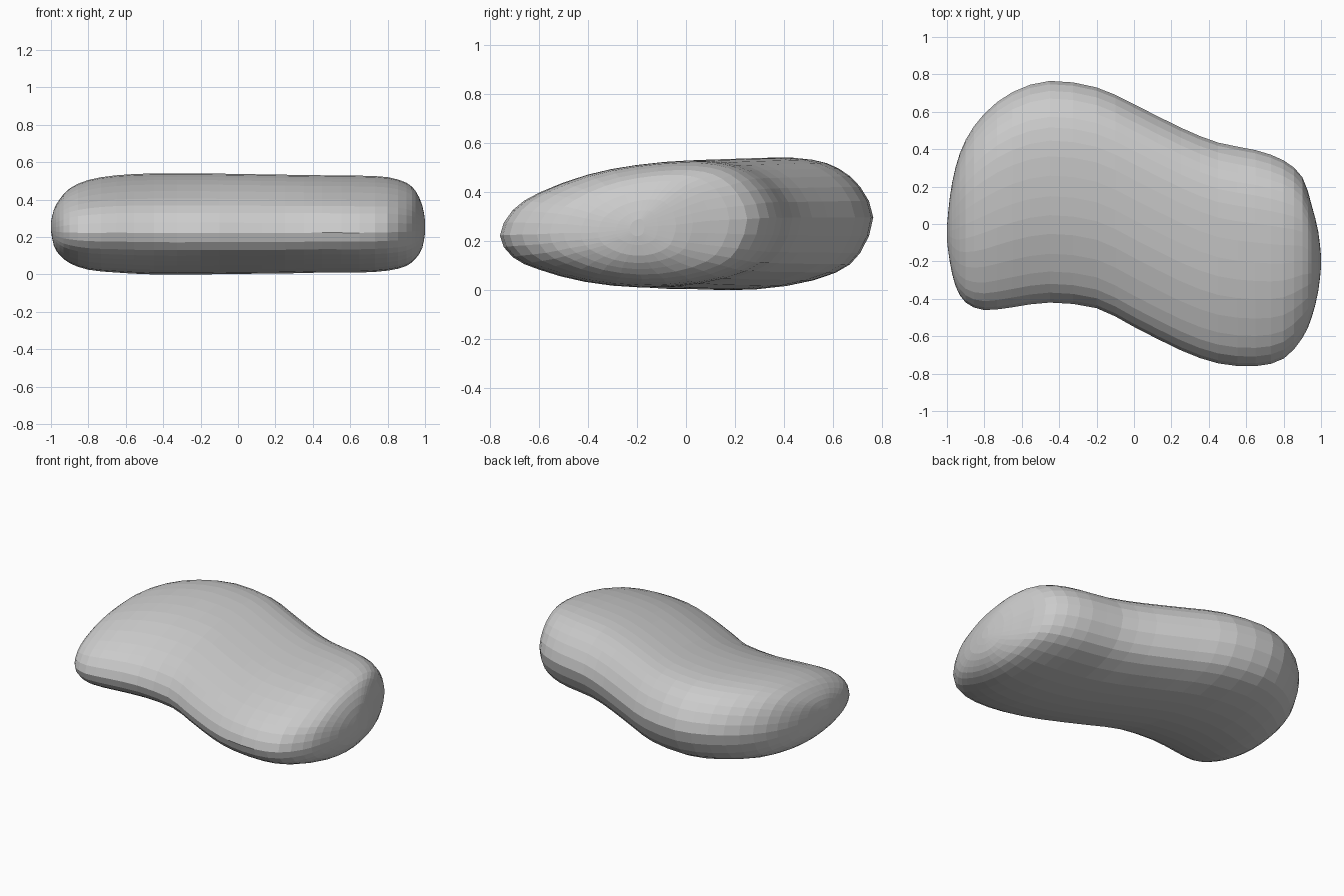
import bpy, bmesh
from mathutils import Vector

if "Cube" in bpy.data.objects:
    bpy.data.objects.remove(bpy.data.objects["Cube"])

# Cross-section: (front-to-back, bottom-to-top), both 0..1; thin front edge, fuller back
SECTION = [(0, .41), (.045, .61), (.14, .75), (.31, .89), (.48, .965), (.66, 1), (.79, .985),
           (.88, .92), (.955, .78), (1, .55), (.955, .28), (.87, .13), (.7, .03), (.5, 0),
           (.3, .045), (.14, .14), (.045, .24)]

# Stations along x: x, front y, back y, bottom z, top z
STATIONS = [(-1, -.09, -.01, .23, .28), (-.985, -.2, .14, .155, .345),
            (-.955, -.33, .3, .105, .40), (-.9, -.42, .45, .06, .46),
            (-.8, -.46, .59, .025, .505), (-.65, -.445, .705, .01, .53),
            (-.45, -.42, .765, 0, .54), (-.2, -.45, .73, 0, .54),
            (0, -.55, .64, .003, .537), (.25, -.675, .515, .005, .533),
            (.45, -.745, .435, .01, .53), (.65, -.76, .395, .01, .528),
            (.8, -.72, .34, .02, .52), (.9, -.61, .25, .045, .49),
            (.95, -.5, .1, .085, .445), (.985, -.36, -.04, .14, .37),
            (1, -.23, -.17, .22, .29)]


def smooth(points, closed, steps=2):
    """Catmull-Rom resampling of points of any dimension."""
    n, out = len(points), []
    pts = [Vector(p) for p in points]
    get = (lambda i: pts[i % n]) if closed else (lambda i: pts[min(max(i, 0), n - 1)])
    for i in range(n if closed else n - 1):
        a, b, c, d = (get(i + k) for k in (-1, 0, 1, 2))
        for s in range(steps):
            t = s / steps
            out.append(b + (c - a) * (t / 2) + (2 * a - 5 * b + 4 * c - d) * (t * t / 2)
                       + (3 * b - a - 3 * c + d) * (t ** 3 / 2))
    if not closed:
        out.append(pts[-1])
    return out


# Loft the section through the stations
bm = bmesh.new()
section = smooth(SECTION, True)
rings = []
for x, y0, y1, z0, z1 in smooth(STATIONS, False):
    rings.append([bm.verts.new((x, y0 + (y1 - y0) * u, z0 + (z1 - z0) * v)) for u, v in section])
n = len(section)
for r, q in zip(rings, rings[1:]):
    for i in range(n):
        j = (i + 1) % n
        bm.faces.new((r[i], r[j], q[j], q[i]))

# End caps
bm.faces.new(rings[0])
bm.faces.new(rings[-1])
bmesh.ops.recalc_face_normals(bm, faces=bm.faces)

mesh = bpy.data.meshes.new("curved_cushion")
bm.to_mesh(mesh)
bm.free()
bpy.context.collection.objects.link(bpy.data.objects.new("curved_cushion", mesh))
